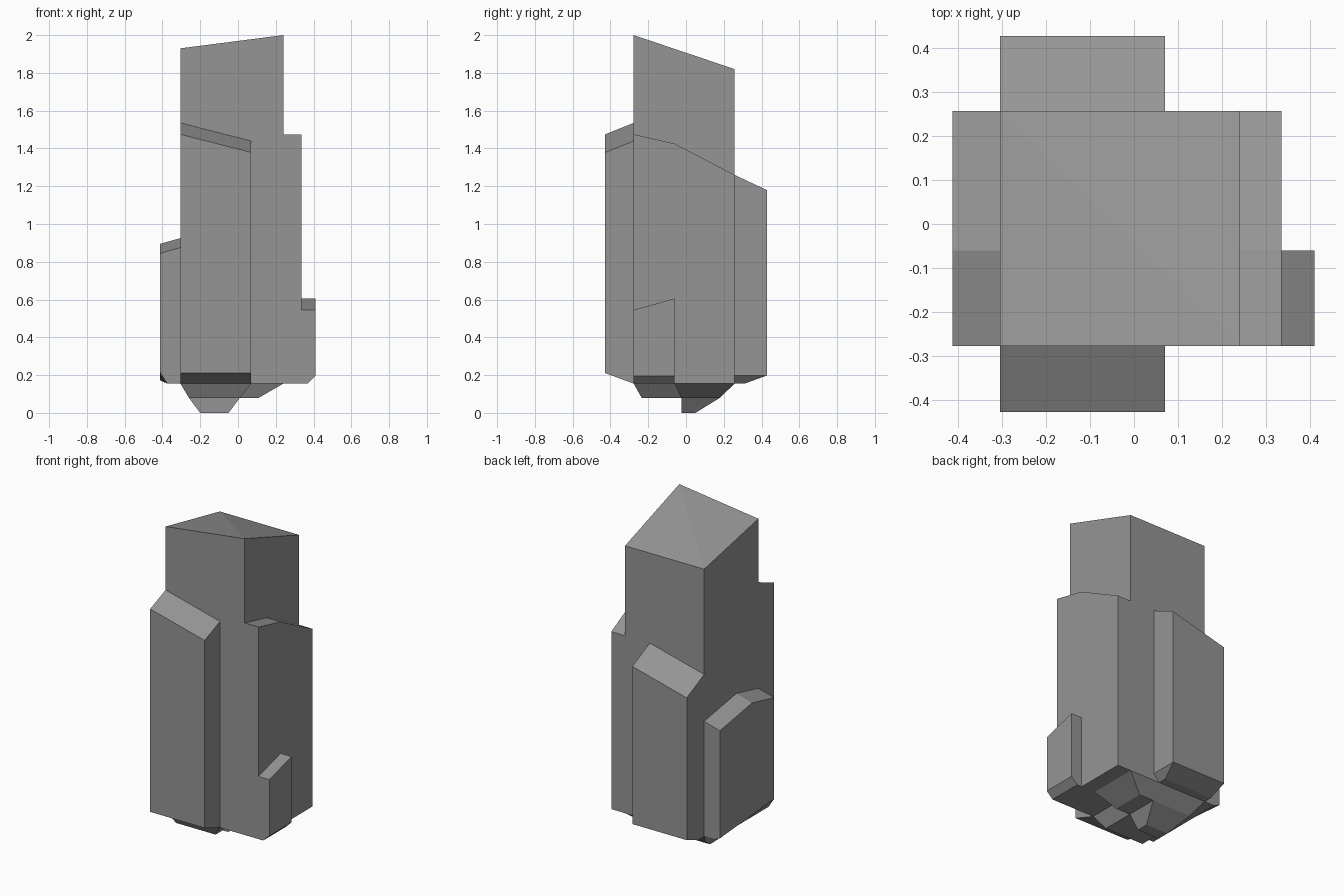
import bpy
import bmesh

cube = bpy.data.objects.get("Cube")
if cube:
    bpy.data.objects.remove(cube, do_unlink=True)

# One plain stone grey
stone = bpy.data.materials.new("stone_grey")
stone.use_nodes = True
grey = (0.3, 0.3, 0.3, 1)
stone.diffuse_color = grey
bsdf = next(n for n in stone.node_tree.nodes if n.type == 'BSDF_PRINCIPLED')
bsdf.inputs["Base Color"].default_value = grey
bsdf.inputs["Roughness"].default_value = 0.9


def plane(z, x0=0, sx=0, y0=0, sy=0):
    """Height of a tilted cut: z at (x0, y0), with a slope in x and in y."""
    return lambda x, y: z + sx * (x - x0) + sy * (y - y0)


def loft(name, *rings):
    """Stack rectangular rings (xs, ys, height) from bottom to top, with caps."""
    bm = bmesh.new()
    loops = []
    for (x0, x1), ys, height in rings:
        h = height if callable(height) else plane(height)
        outline = [(x1, y) for y in ys] + [(x0, y) for y in reversed(ys)]
        loops.append([bm.verts.new((x, y, h(x, y))) for x, y in outline])
    n = len(loops[0])
    for low, high in zip(loops, loops[1:]):
        for i in range(n):
            j = (i + 1) % n
            bm.faces.new((low[i], low[j], high[j], high[i]))
    for ring in (loops[0], loops[-1]):
        for i in range(n // 2 - 1):
            a, b, c, d = ring[i], ring[i + 1], ring[n - 2 - i], ring[n - 1 - i]
            bm.faces.new((a, b, c))
            bm.faces.new((a, c, d))
    bmesh.ops.recalc_face_normals(bm, faces=bm.faces[:])
    mesh = bpy.data.meshes.new(name)
    bm.to_mesh(mesh)
    bm.free()
    mesh.materials.append(stone)
    obj = bpy.data.objects.new(name, mesh)
    bpy.context.collection.objects.link(obj)
    return obj


# Shared edges of the stepped layout
L, PANEL, R, SIDE = -0.305, 0.07, 0.24, 0.335
F, MID, B = -0.277, -0.06, 0.257
BASE, STEP = 0.155, 0.08


# Central shaft with a creased sloping top
def shaft_top(x, y):
    if y > 0:
        return 1.82
    return 2.0 if x > 0 else 1.93


loft("central_shaft", ((L, R), (F, B), BASE), ((L, R), (F, B), shaft_top))


# Full depth slab on the +x side, top bent at the middle
def left_slab_top(x, y):
    return 1.475 - 0.23 * (y - F) if y < MID + 0.01 else 1.425 - 0.52 * (y - MID)


ys = (F, MID, B)
loft("left_slab", ((R, SIDE), ys, BASE), ((R, SIDE), ys, left_slab_top))

# Short block at the foot of that slab
ys = (F, MID)
loft("left_foot_block",
     ((SIDE, 0.368), ys, BASE),
     ((SIDE, 0.41), ys, 0.195),
     ((SIDE, 0.41), ys, plane(0.545, y0=F, sy=0.28)))


# Low ridged slab on the -x side
def right_slab_top(x, y):
    ridge = 0.925 - (0.23 * (MID - y) if y < MID else 0.165 * (y - MID))
    return ridge + 0.28 * (x - L)


ys = (F, MID, B)
loft("right_slab",
     ((-0.375, L), ys, BASE),
     ((-0.413, L), ys, plane(0.215, y0=F, sy=-0.08)),
     ((-0.413, L), ys, right_slab_top))

# Front and back slabs with oblique tops
ys = (-0.428, F)
loft("front_slab",
     ((L, PANEL), ys, plane(BASE, y0=F, sy=-0.37)),
     ((L, PANEL), ys, plane(1.535, x0=L, sx=-0.255, y0=F, sy=0.4)))
ys = (B, 0.428)
loft("back_slab",
     ((L, 0.03), (B, 0.31), BASE),
     ((L, PANEL), ys, 0.198),
     ((L, PANEL), ys, plane(1.26, x0=PANEL, sx=0.255, y0=B, sy=-0.47)))

# Broken, tapering underside
loft("underside_back_step",
     ((-0.26, 0.11), (-0.025, 0.18), STEP),
     ((L, R), (MID, B), BASE))
loft("underside_front_step",
     ((-0.26, 0.01), (-0.235, -0.025), STEP),
     ((L, PANEL), (F, MID), BASE))
loft("underside_tip",
     ((-0.2, -0.05), (-0.025, 0.05), 0.0),
     ((-0.26, 0.01), (-0.025, 0.18), STEP))
